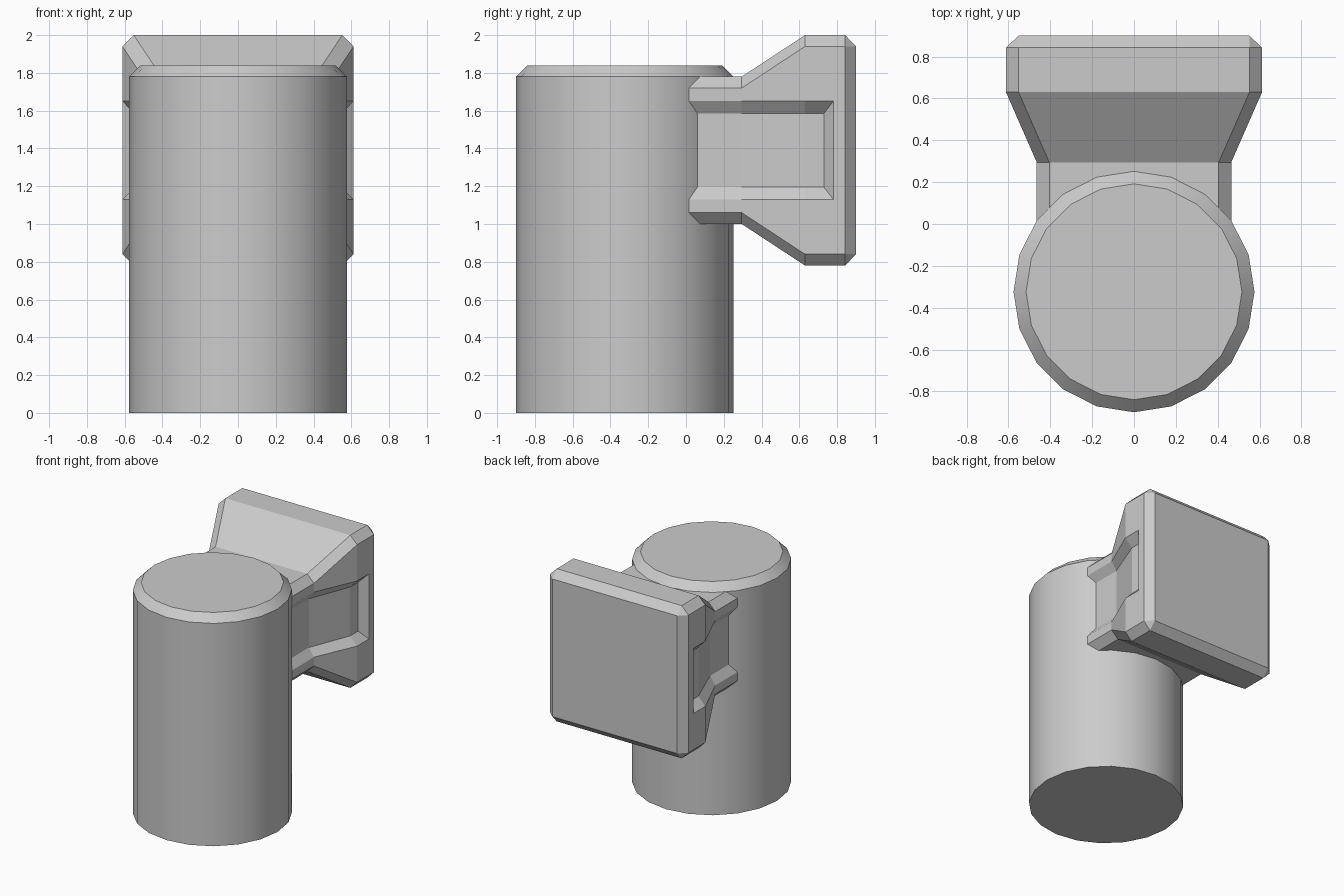
import bpy, bmesh, math

if "Cube" in bpy.data.objects:
    bpy.data.objects.remove(bpy.data.objects["Cube"])


def loft(name, rings):
    """Skin a list of equal-length point rings and cap both ends."""
    bm = bmesh.new()
    rows = [[bm.verts.new(p) for p in ring] for ring in rings]
    n = len(rows[0])
    for a, b in zip(rows, rows[1:]):
        for i in range(n):
            j = (i + 1) % n
            bm.faces.new((a[i], a[j], b[j], b[i]))
    bm.faces.new(rows[0])
    bm.faces.new(rows[-1])
    bmesh.ops.remove_doubles(bm, verts=bm.verts, dist=0.001)
    bmesh.ops.dissolve_limit(bm, angle_limit=0.01, verts=bm.verts, edges=bm.edges)
    bmesh.ops.recalc_face_normals(bm, faces=bm.faces)
    mesh = bpy.data.meshes.new(name)
    bm.to_mesh(mesh)
    bm.free()
    obj = bpy.data.objects.new(name, mesh)
    bpy.context.collection.objects.link(obj)
    return obj


# Post: 20-sided cylinder with a chamfered top rim
def circle(r, z, sides=20):
    return [(r * math.sin(math.tau * i / sides),
             -0.324 + r * math.cos(math.tau * i / sides), z) for i in range(sides)]


post = loft("post", [circle(0.576, 0), circle(0.576, 1.78), circle(0.516, 1.84)])
bpy.context.view_layer.objects.active = post
post.select_set(True)
bpy.ops.object.shade_smooth_by_angle(angle=math.radians(30))


# Bracket: chamfered box section with a recess in each side, flaring to a plate
MID = 1.39


def section(y, half_w, half_h, chamfer, floor_x, floor_h):
    # right side from bottom to top, then mirrored for the left side
    right = [(half_w - chamfer, -half_h), (half_w, -half_h + chamfer),
             (half_w, -0.26), (floor_x, -floor_h),
             (floor_x, floor_h), (half_w, 0.26),
             (half_w, half_h - chamfer), (half_w - chamfer, half_h)]
    outline = right + [(-x, z) for x, z in reversed(right)]
    return [(x, y, MID + z) for x, z in outline]


loft("wall_bracket", [
    section(-0.05, 0.465, 0.39, 0.06, 0.42, 0.195),
    section(0.295, 0.465, 0.39, 0.06, 0.42, 0.195),
    section(0.63, 0.612, 0.61, 0.06, 0.55, 0.195),
    section(0.73, 0.612, 0.61, 0.06, 0.55, 0.195),
    section(0.78, 0.612, 0.61, 0.06, 0.612, 0.26),
    section(0.843, 0.612, 0.61, 0.06, 0.612, 0.26),
    section(0.90, 0.552, 0.55, 0.0, 0.552, 0.26),
])
